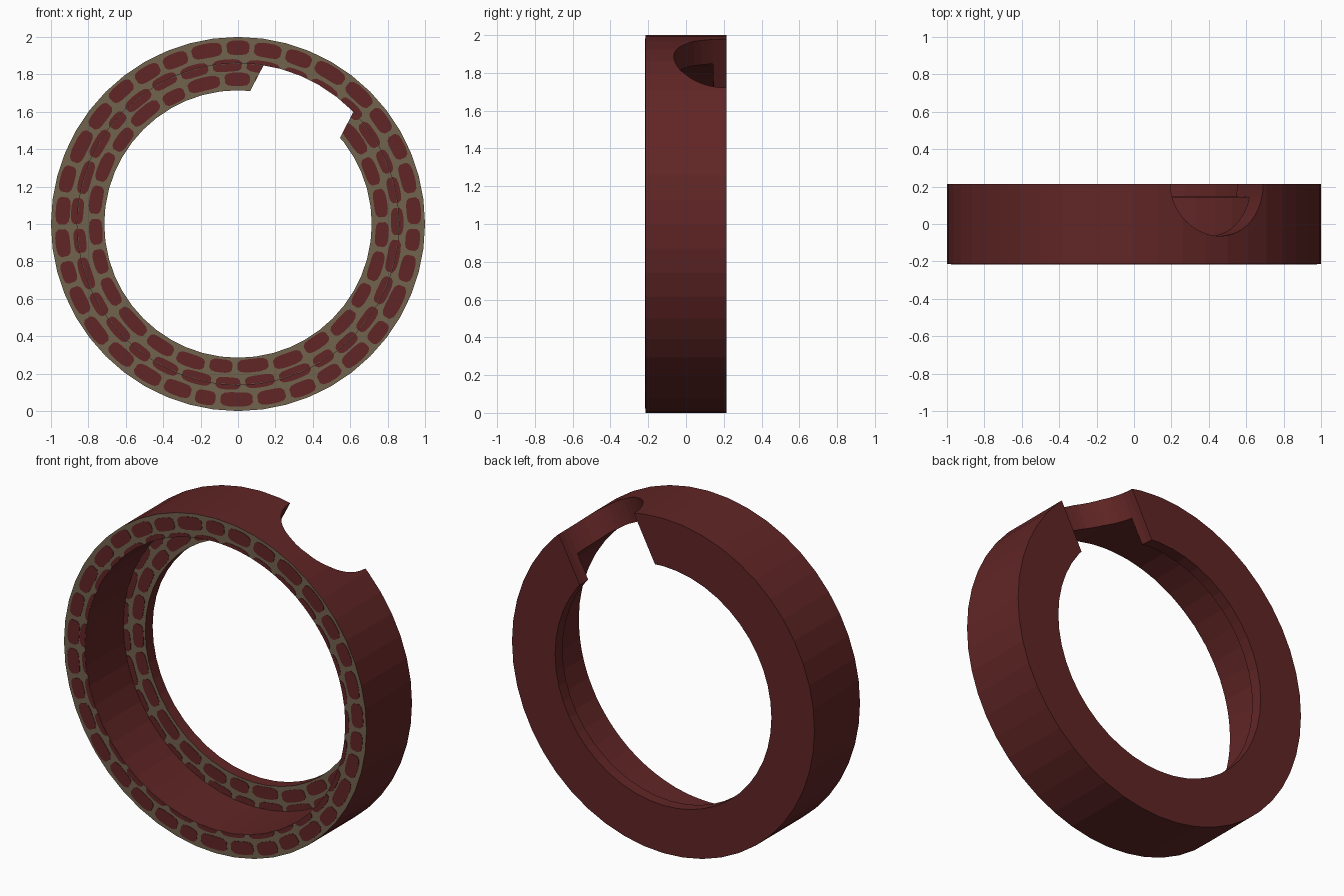
import bpy, bmesh, math, random
from mathutils import Vector, Matrix

if "Cube" in bpy.data.objects:
    bpy.data.objects.remove(bpy.data.objects["Cube"])

random.seed(4)
SEG = 48
R_OUT, R_LIP, R_IN = 1.0, 0.86, 0.715
Y_FRONT, Y_LEDGE, Y_BACK = -0.215, 0.145, 0.215


def material(name, rgb):
    m = bpy.data.materials.new(name)
    m.diffuse_color = (*rgb, 1)
    m.use_nodes = True
    m.node_tree.nodes["Principled BSDF"].inputs["Base Color"].default_value = m.diffuse_color
    return m


red = material("dark_red", (0.120, 0.0185, 0.0185))
mortar = material("mortar", (0.165, 0.122, 0.076))


def make(name, bm, mats):
    bmesh.ops.recalc_face_normals(bm, faces=bm.faces)
    me = bpy.data.meshes.new(name)
    bm.to_mesh(me)
    bm.free()
    ob = bpy.data.objects.new(name, me)
    bpy.context.collection.objects.link(ob)
    for m in mats:
        me.materials.append(m)
    return ob


def polar(r, a, y):
    return Vector((r * math.cos(a), y, 1 + r * math.sin(a)))


# Stepped ring: lathe a closed profile; the two front-facing bands are mortar
profile = [(R_OUT, Y_FRONT), (R_OUT, Y_BACK), (R_IN, Y_BACK),
           (R_IN, Y_LEDGE), (R_LIP, Y_LEDGE), (R_LIP, Y_FRONT)]
bm = bmesh.new()
rings = [[bm.verts.new(polar(r, 2 * math.pi * k / SEG, y)) for r, y in profile]
         for k in range(SEG)]
n = len(profile)
for k in range(SEG):
    a, b = rings[k], rings[(k + 1) % SEG]
    for i in range(n):
        j = (i + 1) % n
        f = bm.faces.new((a[i], a[j], b[j], b[i]))
        f.material_index = 1 if i in (3, 5) else 0
ring = make("stepped_ring", bm, [red, mortar])


# Bricks: thin rounded arc plates
def brick(bm, a0, a1, r0, r1, lo, hi, y):
    """Rounded arc from a0 to a1, clipped to radii lo..hi, on the face at y."""
    mid, half = (r0 + r1) / 2, (r1 - r0) / 2
    prev = first = None
    for u in (-1, -0.93, -0.78, -0.4, 0, 0.4, 0.78, 0.93, 1):
        w = half * max(0.45, (1 - abs(u) ** 5) ** 0.4)
        ri, ro = max(mid - w, lo), min(mid + w, hi)
        if ro - ri < 0.006:
            ri, ro = (lo, lo + 0.006) if mid < lo else (hi - 0.006, hi)
        a = a0 + (a1 - a0) * (u + 1) / 2
        cur = [bm.verts.new(polar(r, a, yy)) for r, yy in
               ((ri, y - 0.002), (ro, y - 0.002), (ro, y + 0.001), (ri, y + 0.001))]
        if prev:
            for i in range(4):
                j = (i + 1) % 4
                bm.faces.new((prev[i], prev[j], cur[j], cur[i]))
        else:
            first = cur
        prev = cur
    bm.faces.new(first)
    bm.faces.new(prev[::-1])


lip_bm, ledge_bm = bmesh.new(), bmesh.new()
for count, r0, r1, phase in ((34, 0.903, 0.980, 0.0), (31, 0.822, 0.888, 0.5),
                             (27, 0.732, 0.803, 0.2)):
    step = 2 * math.pi / count
    cuts = [(k + phase + random.uniform(-0.14, 0.14)) * step for k in range(count)]
    cuts.append(cuts[0] + 2 * math.pi)
    gap = 0.013 / r0
    for a0, a1 in zip(cuts, cuts[1:]):
        d = random.uniform(-0.007, 0.007)
        args = (a0 + gap, a1 - gap, r0 + d, r1 + d)
        if r1 > R_LIP:
            brick(lip_bm, *args, R_LIP, 0.99, Y_FRONT)
        if r0 < R_LIP:
            brick(ledge_bm, *args, R_IN + 0.002, R_LIP - 0.003, Y_LEDGE)
make("lip_bricks", lip_bm, [red])
ledge_bricks = make("ledge_bricks", ledge_bm, [red])

# Round notch: radial cylinder cutting in from the back
axis_angle = math.radians(62.5)
direction = Vector((math.cos(axis_angle), 0, math.sin(axis_angle)))
bm = bmesh.new()
bmesh.ops.create_cone(bm, cap_ends=True, segments=48, radius1=0.28, radius2=0.28, depth=1.0)
rot = direction.to_track_quat('Z', 'Y').to_matrix().to_4x4()
place = Matrix.Translation(Vector((0, Y_BACK + 0.0005, 1)) + direction * 0.85)
bmesh.ops.transform(bm, matrix=place @ rot, verts=bm.verts)
cutter = make("notch_cutter", bm, [red])
cutter.hide_render = True

for ob in (ring, ledge_bricks):
    mod = ob.modifiers.new("notch", 'BOOLEAN')
    mod.operation = 'DIFFERENCE'
    mod.solver = 'EXACT'
    mod.object = cutter
    bpy.context.view_layer.objects.active = ob
    bpy.ops.object.modifier_apply(modifier=mod.name)
bpy.data.objects.remove(cutter)
